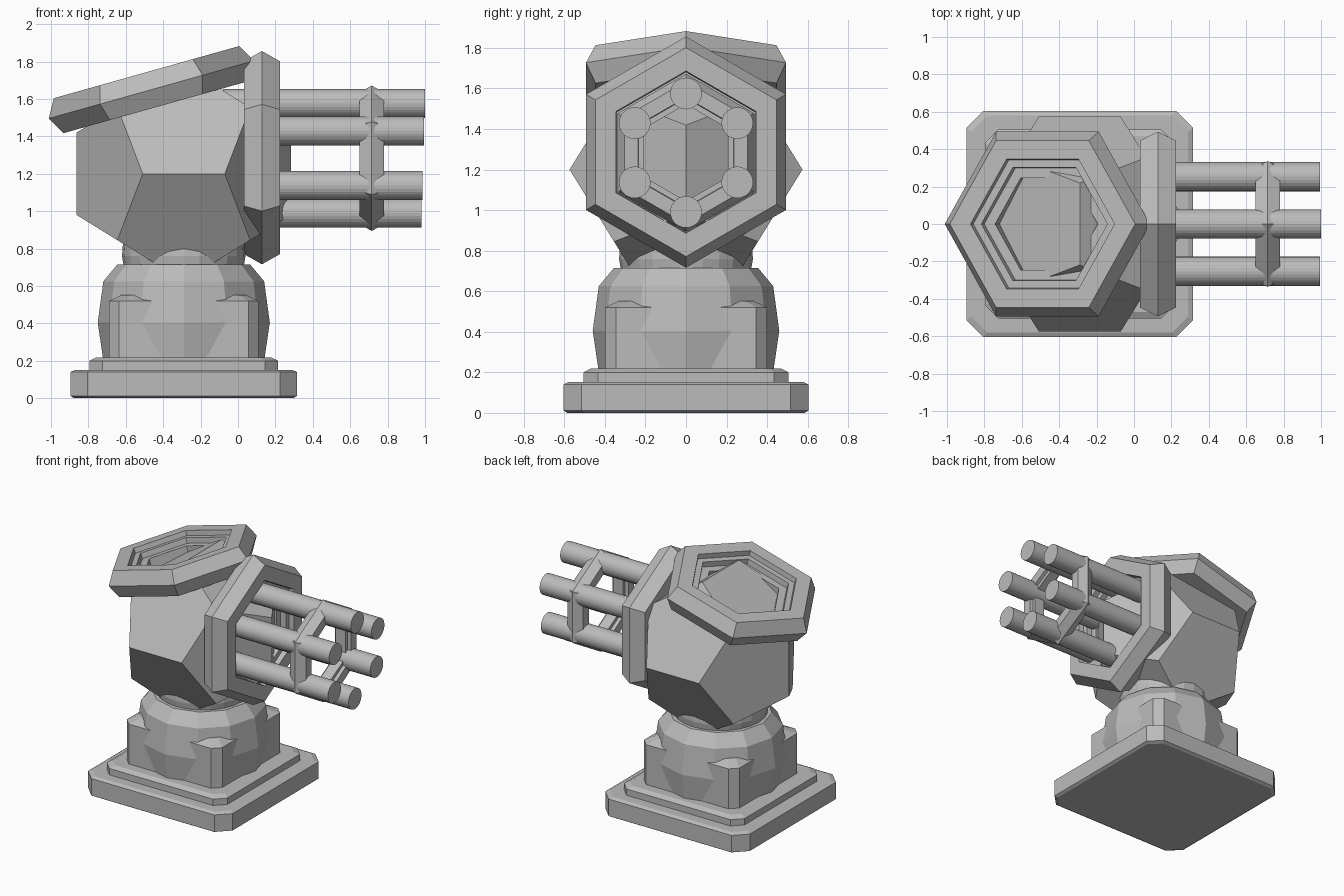
import bpy, bmesh, math
from mathutils import Matrix, Vector

if "Cube" in bpy.data.objects:
    bpy.data.objects.remove(bpy.data.objects["Cube"])

CX = -0.29           # axis of the pedestal and body
RING_Z = 1.283       # axis height of the barrel cluster

grey = bpy.data.materials.new("plain grey")
grey.diffuse_color = (0.5, 0.5, 0.5, 1)
grey.use_nodes = True
grey.node_tree.nodes["Principled BSDF"].inputs["Base Color"].default_value = grey.diffuse_color


def finish(name, bm, matrix):
    bmesh.ops.recalc_face_normals(bm, faces=bm.faces)
    bmesh.ops.transform(bm, matrix=matrix, verts=bm.verts)
    mesh = bpy.data.meshes.new(name)
    bm.to_mesh(mesh)
    bm.free()
    mesh.materials.append(grey)
    obj = bpy.data.objects.new(name, mesh)
    bpy.context.collection.objects.link(obj)
    return obj


def skin(name, rings, matrix, closed=False):
    """Bridge rings of points; cap the ends, or join last to first."""
    bm = bmesh.new()
    loops = [[bm.verts.new(p) for p in r] for r in rings]
    n = len(loops[0])
    pairs = list(zip(loops, loops[1:]))
    if closed:
        pairs.append((loops[-1], loops[0]))
    else:
        bm.faces.new(loops[0])
        bm.faces.new(loops[-1])
    for a, b in pairs:
        for i in range(n):
            j = (i + 1) % n
            bm.faces.new((a[i], a[j], b[j], b[i]))
    return finish(name, bm, matrix)


def circle(r, z, n):
    return [(r * math.cos(2 * math.pi * i / n), r * math.sin(2 * math.pi * i / n), z)
            for i in range(n)]


def chamfered_square(h, c, z):
    k = h - c
    return [(h, -k, z), (h, k, z), (k, h, z), (-k, h, z),
            (-h, k, z), (-h, -k, z), (-k, -h, z), (k, -h, z)]


def at(x, z, tilt=0):
    return Matrix.Translation((x, 0, z)) @ Matrix.Rotation(math.radians(tilt), 4, 'Y')


base = at(CX, 0)

# Stepped base plate and corner buttresses (a block poking out of the dome)
skin("base_plate", [chamfered_square(h, c, z) for h, c, z in
     [(0.585, 0.085, 0), (0.605, 0.09, 0.012), (0.605, 0.09, 0.14), (0.58, 0.085, 0.152)]], base)
skin("base_step", [chamfered_square(h, c, z) for h, c, z in
     [(0.505, 0.07, 0.14), (0.505, 0.07, 0.2), (0.47, 0.06, 0.218)]], base)
skin("corner_buttresses", [chamfered_square(h, c, z) for h, c, z in
     [(0.4, 0.055, 0.2), (0.4, 0.055, 0.52), (0.33, 0.04, 0.553)]], base)

# Faceted dome and neck
skin("pedestal_dome", [circle(r, z, 12) for r, z in
     [(0.43, 0.2), (0.46, 0.405), (0.43, 0.625), (0.355, 0.715)]], base)
skin("neck", [circle(r, z, 24) for r, z in
     [(0.32, 0.7), (0.33, 0.76), (0.325, 0.83), (0.28, 0.9)]], base)

# Dodecahedron body
a, phi = 0.355, (1 + 5 ** 0.5) / 2
bm = bmesh.new()
for s in (-1, 1):
    for t in (-1, 1):
        for u in (-1, 1):
            bm.verts.new((s * a, t * a, u * a))
        p, q = s * a / phi, t * a * phi
        for co in ((p, q, 0), (0, p, q), (q, 0, p)):
            bm.verts.new(co)
bmesh.ops.convex_hull(bm, input=bm.verts)
bmesh.ops.dissolve_limit(bm, angle_limit=0.05, verts=bm.verts, edges=bm.edges)
finish("body", bm, at(CX, 1.2))

# Hexagonal frames: pointed rim, flat faces, stepped opening
outer = [(0.515, -0.097), (0.57, 0), (0.515, 0.097), (0.4, 0.097), (0.395, 0.06), (0.35, 0.06)]
deep = outer + [(0.345, 0.02), (0.285, 0.02), (0.285, -0.097)]
shallow = outer + [(0.35, -0.06), (0.395, -0.06), (0.4, -0.097)]


def hex_frame(name, profile, matrix, scale=1.0):
    skin(name, [circle(r * scale, z * scale, 6) for r, z in profile], matrix, closed=True)


hex_frame("top_hatch_frame", deep, at(-0.463, 1.65, -15.7))
hex_frame("front_frame", deep, at(0.128, RING_Z + 0.003, 90))
hex_frame("barrel_clamp", shallow, at(0.715, RING_Z, 90), 0.682)

# Six barrels, the lower ones ending very slightly shorter
for i in range(6):
    ang = math.radians(90 + 60 * i)
    y, z = 0.292 * math.cos(ang), RING_Z + 0.292 * math.sin(ang)
    end = 1.0 - (1.575 - z) * 0.034
    place = Matrix.Translation((0, y, z)) @ Matrix.Rotation(math.pi / 2, 4, 'Y')
    skin(f"barrel_{i + 1}", [circle(0.078, -0.08, 28), circle(0.078, end, 28)], place)
